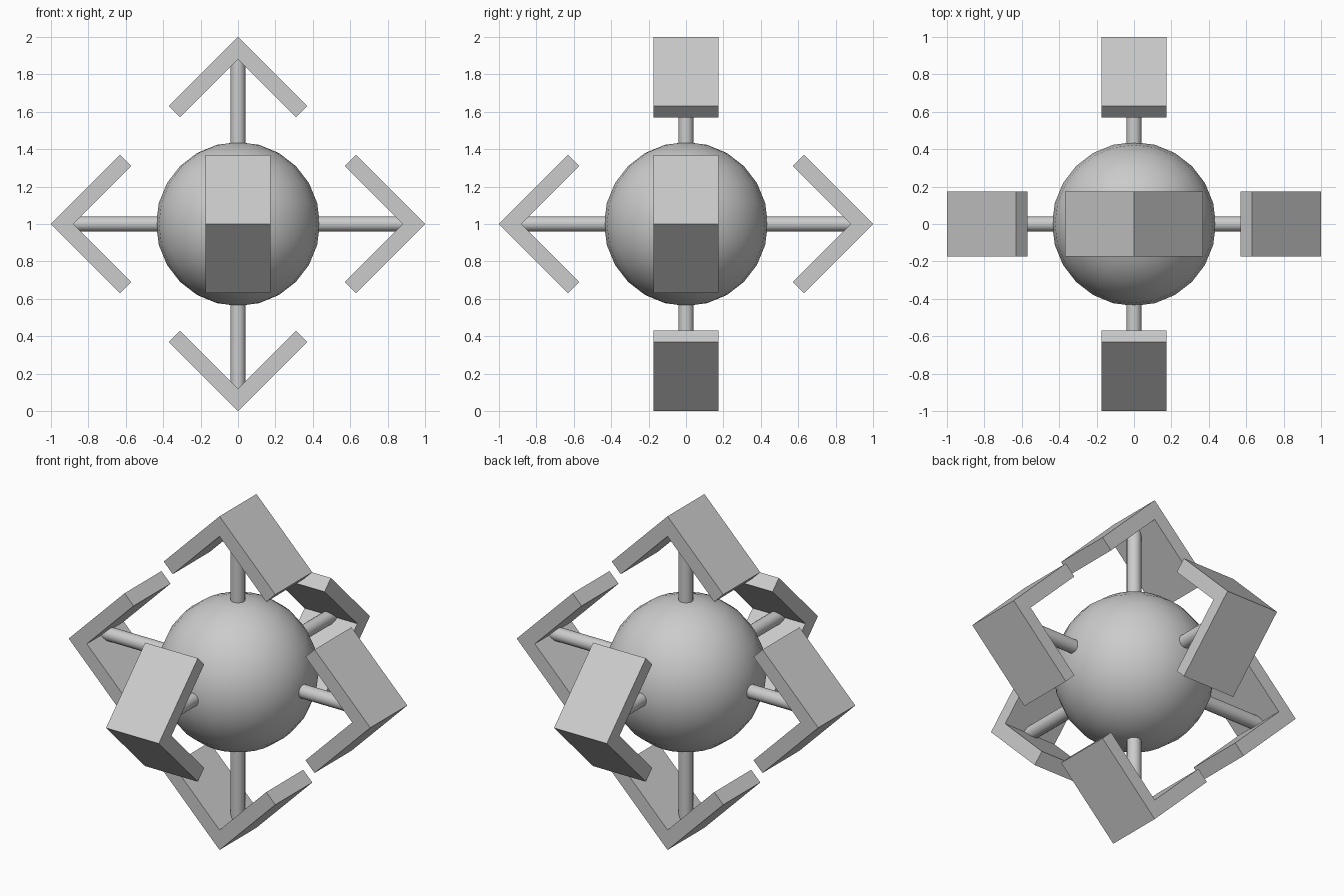
import bpy, bmesh
from math import radians
from mathutils import Matrix, Vector

if "Cube" in bpy.data.objects:
    bpy.data.objects.remove(bpy.data.objects["Cube"])

CENTRE = Matrix.Translation((0, 0, 1))
HALF_WIDTH = 0.175
# V-shaped cross-section, pointing outwards along +z
PROFILE = [(0, 1), (0.37, 0.63), (0.31, 0.57), (0, 0.88), (-0.31, 0.57), (-0.37, 0.63)]


def add_object(name, bm, matrix):
    bmesh.ops.recalc_face_normals(bm, faces=bm.faces)
    mesh = bpy.data.meshes.new(name)
    bm.to_mesh(mesh)
    bm.free()
    obj = bpy.data.objects.new(name, mesh)
    obj.matrix_world = CENTRE @ matrix
    bpy.context.collection.objects.link(obj)
    return obj


def rot(axis, degrees):
    return Matrix.Rotation(radians(degrees), 4, axis)


def bracket(name, matrix):
    bm = bmesh.new()
    verts = [bm.verts.new((x, -HALF_WIDTH, z)) for x, z in PROFILE]
    # two quads, one per arm, sharing the apex edge
    arms = [bm.faces.new([verts[i] for i in ids]) for ids in ((0, 1, 2, 3), (0, 3, 4, 5))]
    new = bmesh.ops.extrude_face_region(bm, geom=arms)["geom"]
    bmesh.ops.translate(bm, vec=Vector((0, 2 * HALF_WIDTH, 0)),
                        verts=[g for g in new if isinstance(g, bmesh.types.BMVert)])
    add_object(name, bm, matrix)


def smooth(obj, degrees):
    bpy.ops.object.select_all(action='DESELECT')
    obj.select_set(True)
    bpy.context.view_layer.objects.active = obj
    bpy.ops.object.shade_smooth_by_angle(angle=radians(degrees))


# Central ball
bm = bmesh.new()
bmesh.ops.create_uvsphere(bm, u_segments=24, v_segments=12, radius=0.438)
smooth(add_object("core_ball", bm, Matrix()), 40)

# Three rods through the ball, one on each axis
for name, matrix in (("rod_vertical", Matrix()),
                     ("rod_sideways", rot('Y', 90)),
                     ("rod_lengthways", rot('X', 90))):
    bm = bmesh.new()
    bmesh.ops.create_cone(bm, cap_ends=True, segments=16,
                          radius1=0.04, radius2=0.04, depth=1.82)
    smooth(add_object(name, bm, matrix), 40)

# Six corner brackets at the rod ends
for name, angle in (("top", 0), ("right", 90), ("bottom", 180), ("left", -90)):
    bracket("bracket_" + name, rot('Y', angle))
for name, angle in (("front", 90), ("back", -90)):
    bracket("bracket_" + name, rot('X', angle) @ rot('Z', 90))
